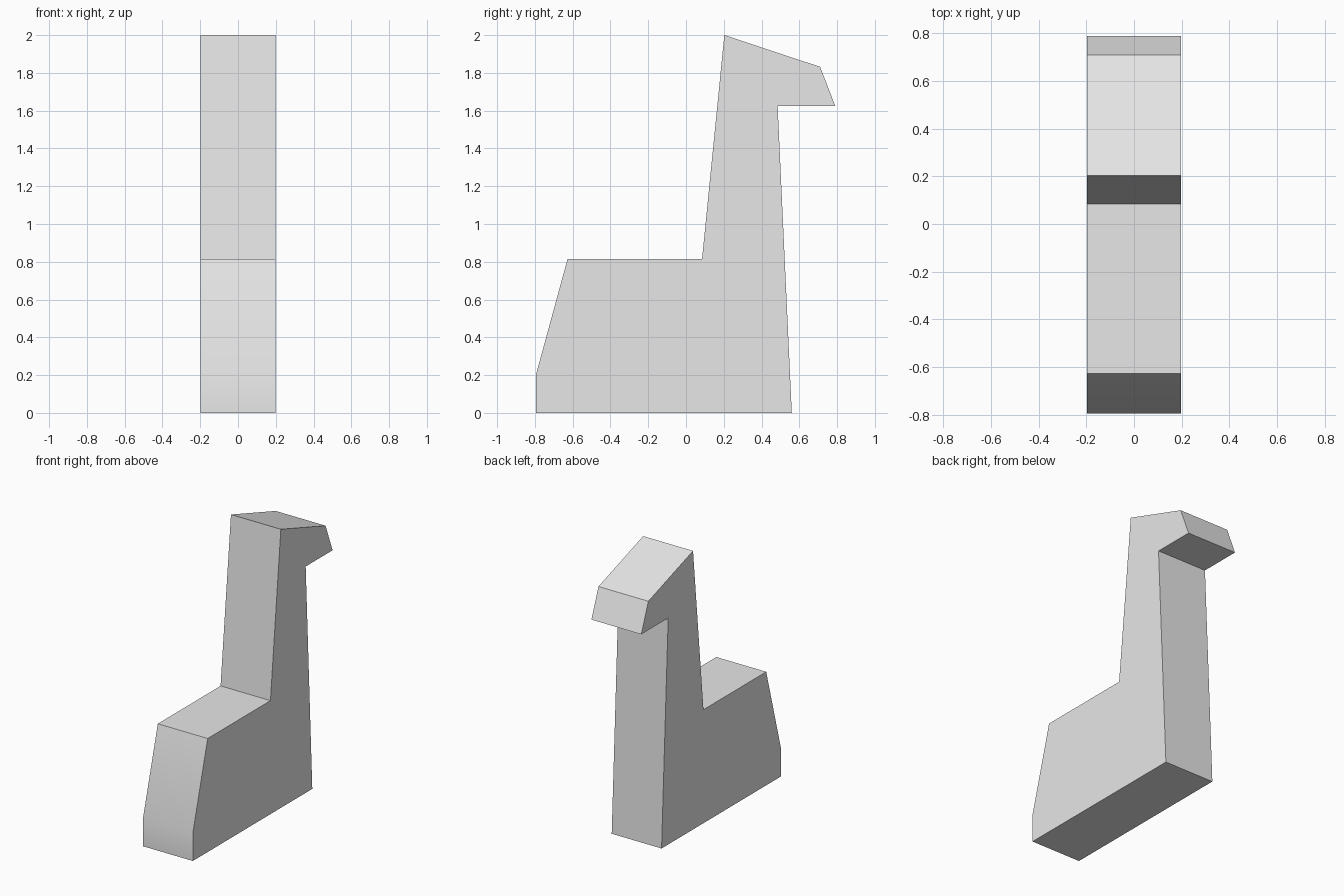
import bpy
import bmesh
import math

cube = bpy.data.objects.get("Cube")
if cube:
    bpy.data.objects.remove(cube, do_unlink=True)

HALF_WIDTH = 0.198

# Side outline (y, z): base, back of neck, head, front of neck, body
OUTLINE = [
    (-0.795, 0), (0.56, 0), (0.485, 1.625), (0.79, 1.625), (0.71, 1.832),
    (0.203, 2), (0.085, 0.815), (-0.627, 0.815), (-0.795, 0.2),
]


def make_material(name, colour):
    mat = bpy.data.materials.new(name)
    mat.use_nodes = True
    mat.diffuse_color = colour
    mat.node_tree.nodes["Principled BSDF"].inputs["Base Color"].default_value = colour
    return mat


def extrude_outline(name, outline, half_width, mat):
    bm = bmesh.new()
    face = bm.faces.new([bm.verts.new((-half_width, y, z)) for y, z in outline])
    side = bmesh.ops.extrude_face_region(bm, geom=[face])
    verts = [g for g in side["geom"] if isinstance(g, bmesh.types.BMVert)]
    bmesh.ops.translate(bm, verts=verts, vec=(2 * half_width, 0, 0))
    bmesh.ops.recalc_face_normals(bm, faces=bm.faces)
    mesh = bpy.data.meshes.new(name)
    bm.to_mesh(mesh)
    bm.free()
    mesh.materials.append(mat)
    obj = bpy.data.objects.new(name, mesh)
    bpy.context.collection.objects.link(obj)
    return obj


# Long-necked animal block cut from one slab
grey = make_material("light grey", (0.8, 0.8, 0.8, 1))
animal = extrude_outline("animal_block", OUTLINE, HALF_WIDTH, grey)

# Soften only the shallow bend at the lower front
bpy.ops.object.select_all(action="DESELECT")
animal.select_set(True)
bpy.context.view_layer.objects.active = animal
bpy.ops.object.shade_smooth_by_angle(angle=math.radians(30))
